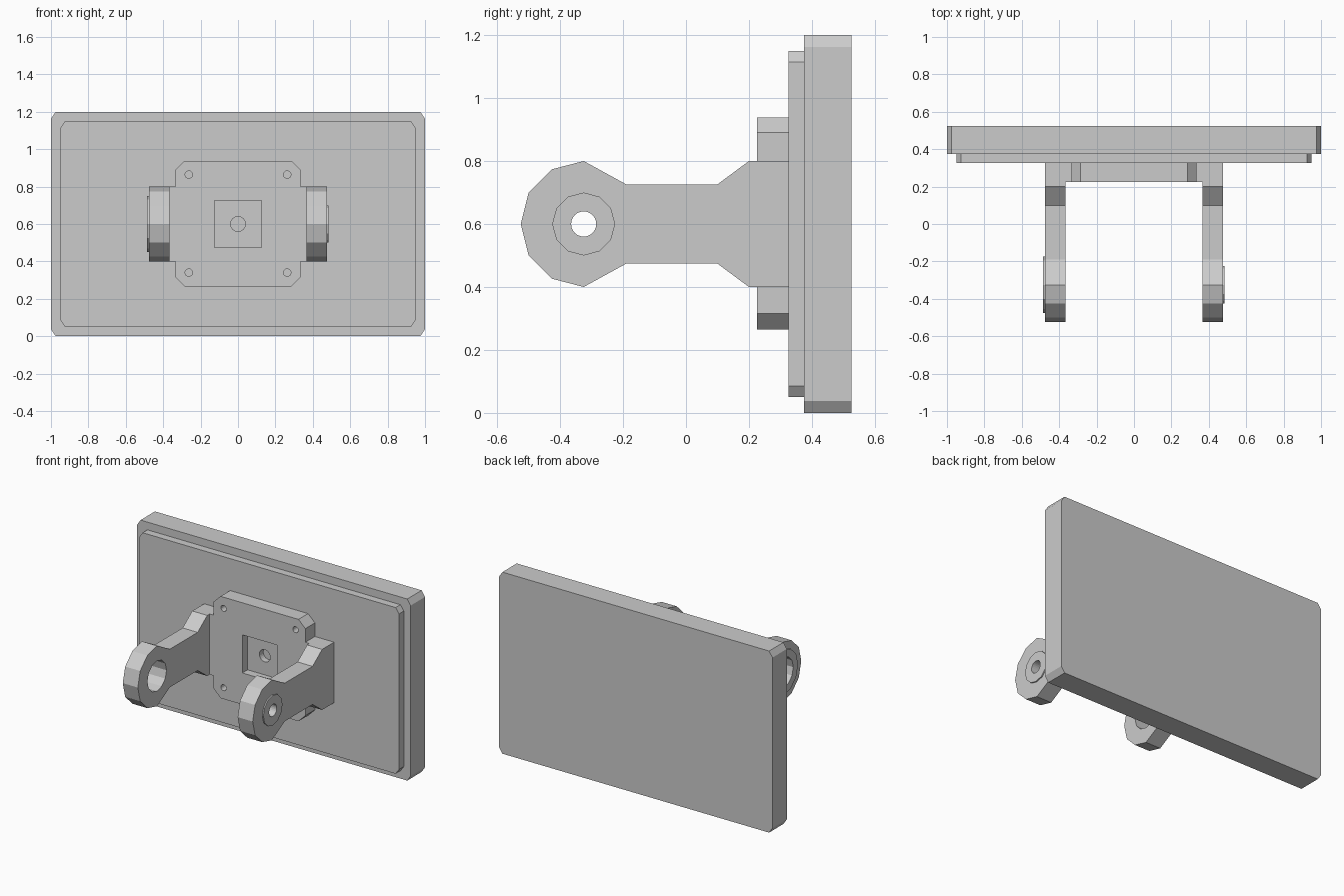
import bpy, bmesh, math

if "Cube" in bpy.data.objects:
    bpy.data.objects.remove(bpy.data.objects["Cube"])


def prism(name, pts, axis, a, b):
    """Extrude a 2D profile: axis 'y' uses (x, z) points, axis 'x' uses (y, z)."""
    bm = bmesh.new()
    place = lambda p, d: (p[0], d, p[1]) if axis == 'y' else (d, p[0], p[1])
    lo = [bm.verts.new(place(p, a)) for p in pts]
    hi = [bm.verts.new(place(p, b)) for p in pts]
    n = len(pts)
    bm.faces.new(lo)
    bm.faces.new(hi[::-1])
    for i in range(n):
        j = (i + 1) % n
        bm.faces.new((lo[j], lo[i], hi[i], hi[j]))
    bmesh.ops.recalc_face_normals(bm, faces=bm.faces)
    me = bpy.data.meshes.new(name)
    bm.to_mesh(me)
    bm.free()
    ob = bpy.data.objects.new(name, me)
    bpy.context.collection.objects.link(ob)
    return ob


def chamfered(w, h, cx, cz, zc=0.6):
    """Rectangle with cut corners, centred on x = 0."""
    q = [(w, h - cz), (w - cx, h)]
    right = [(w, cz - h)] + q
    return [(x, zc + z) for x, z in [(w - cx, -h)] + right
            + [(-x, z) for x, z in right[::-1]] + [(cx - w, -h)]]


def circle(cx, cz, r, n):
    return [(cx + r * math.cos(2 * math.pi * i / n),
             cz + r * math.sin(2 * math.pi * i / n)) for i in range(n)]


def cut(ob, *cutters):
    for c in cutters:
        c.hide_render = True
        m = ob.modifiers.new("cut", 'BOOLEAN')
        m.operation = 'DIFFERENCE'
        m.solver = 'EXACT'
        m.object = c
        bpy.context.view_layer.objects.active = ob
        bpy.ops.object.modifier_apply(modifier=m.name)
        bpy.data.objects.remove(c)


# Main panel and raised back plate
prism("panel", chamfered(1.0, 0.6, 0.025, 0.037), 'y', 0.375, 0.525)
prism("raised_plate", chamfered(0.95, 0.549, 0.025, 0.035), 'y', 0.325, 0.375)

# Mounting plate with side tabs that meet the arms
half = [(0.285, 0.265), (0.335, 0.315), (0.335, 0.4), (0.365, 0.4),
        (0.365, 0.8), (0.335, 0.8), (0.335, 0.89), (0.285, 0.938)]
mount = prism("mounting_plate", half + [(-x, z) for x, z in half[::-1]],
              'y', 0.225, 0.325)

# Square pocket, centre hole and four screw holes
s = 0.126
cut(mount,
    prism("pocket_cutter", [(-s, 0.6 - s), (s, 0.6 - s), (s, 0.6 + s), (-s, 0.6 + s)],
          'y', 0.1, 0.28),
    prism("centre_cutter", circle(0, 0.6, 0.04, 24), 'y', 0.1, 0.32),
    *[prism("screw_cutter", circle(sx * 0.263, 0.602 + sz * 0.262, 0.02, 16),
            'y', 0.1, 0.3) for sx in (-1, 1) for sz in (-1, 1)])

# Pivot arms with bosses: wide bore on the left, narrow bore on the right
upper = [(0.325, 0.2), (0.2, 0.2), (0.1, 0.126), (-0.19, 0.126), (-0.325, 0.2),
         (-0.425, 0.174), (-0.5, 0.1), (-0.525, 0)]
profile = [(y, 0.6 + z) for y, z in upper + [(y, -z) for y, z in upper[-2::-1]]]
for side, sx, boss_r, boss_x, bore_r, seg in (
        ("left", -1, 0.15, 0.487, 0.1, 12), ("right", 1, 0.1, 0.483, 0.04, 24)):
    arm = prism(side + "_arm", profile, 'x', sx * 0.365, sx * 0.475)
    boss = prism(side + "_boss", circle(-0.325, 0.6, boss_r, 12), 'x',
                 sx * 0.475, sx * boss_x)
    for ob in (arm, boss):
        cut(ob, prism("bore_cutter", circle(-0.325, 0.6, bore_r, seg), 'x',
                      sx * 0.3, sx * 0.6))
